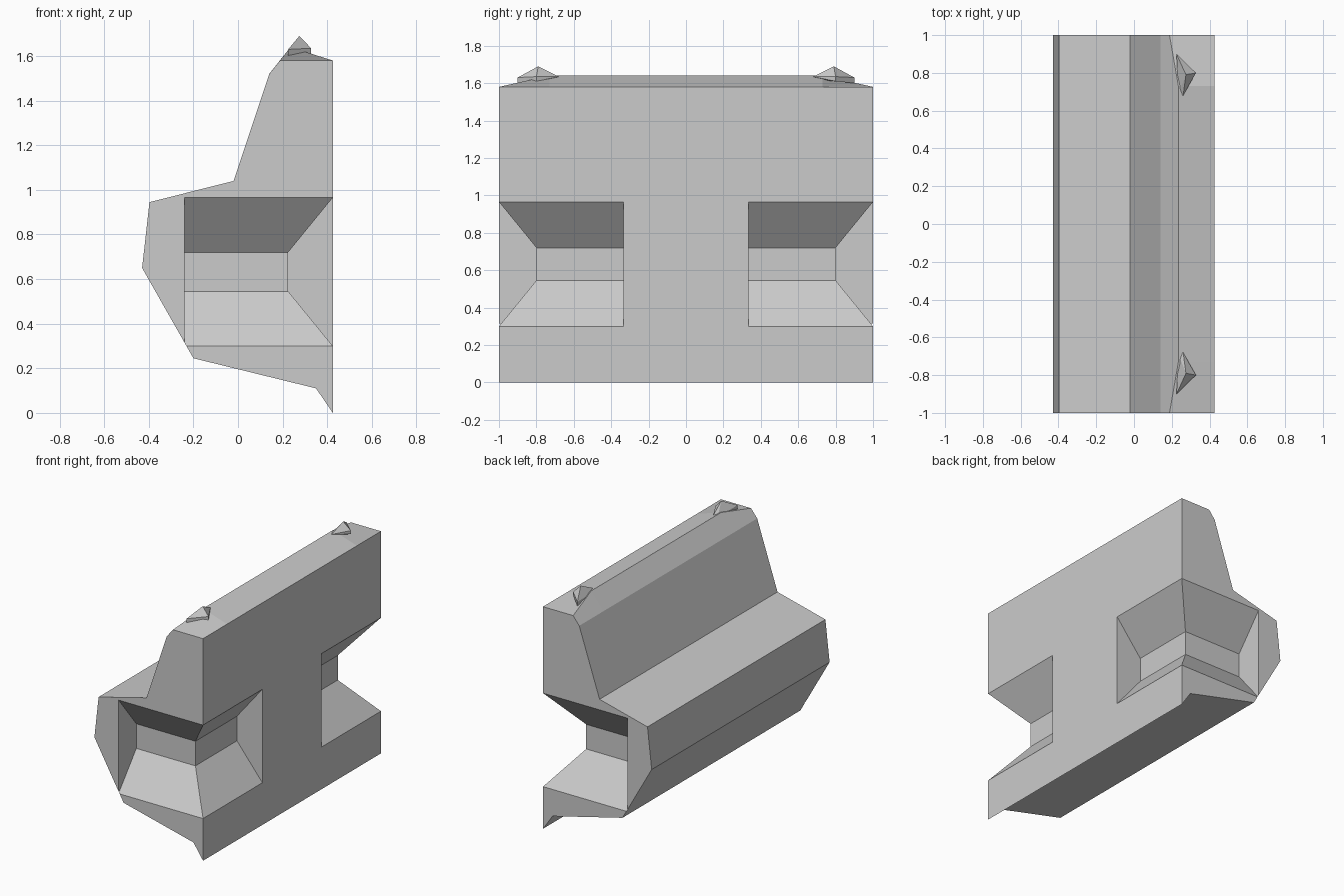
import bpy
import bmesh

cube = bpy.data.objects.get("Cube")
if cube:
    bpy.data.objects.remove(cube, do_unlink=True)

GREY = (0.6, 0.6, 0.6, 1.0)
stone = bpy.data.materials.new("plain grey")
stone.use_nodes = True
stone.diffuse_color = GREY
stone.node_tree.nodes["Principled BSDF"].inputs["Base Color"].default_value = GREY


def finish(bm, name):
    bmesh.ops.recalc_face_normals(bm, faces=bm.faces)
    mesh = bpy.data.meshes.new(name)
    bm.to_mesh(mesh)
    bm.free()
    mesh.materials.append(stone)
    obj = bpy.data.objects.new(name, mesh)
    bpy.context.collection.objects.link(obj)
    return obj


def loft(name, rings):
    """Skin equal-length point rings and cap both ends."""
    bm = bmesh.new()
    loops = [[bm.verts.new(p) for p in ring] for ring in rings]
    for a, b in zip(loops, loops[1:]):
        for i in range(len(a)):
            j = (i + 1) % len(a)
            bm.faces.new((a[i], a[j], b[j], b[i]))
    bm.faces.new(loops[0])
    bm.faces.new(loops[-1])
    bmesh.ops.dissolve_limit(bm, angle_limit=0.01, verts=bm.verts, edges=bm.edges)
    return finish(bm, name)


# Long body: one cross-section whose ridge drops at both ends
PROFILE = [(0.425, 0), (0.425, 1.58), None, (0.14, 1.52), (-0.02, 1.04),
           (-0.397, 0.945), (-0.43, 0.65), (-0.20, 0.245), (0.35, 0.11)]


def section(y, ridge):
    return [(x, y, z) for x, z in (p or ridge for p in PROFILE)]


LOW, HIGH = (0.188, 1.58), (0.235, 1.64)
body = loft("body", [section(-1, LOW), section(-0.73, HIGH),
                     section(0.73, HIGH), section(1, LOW)])

# Corner recesses: a sloped channel swept round each end corner with a mitre
CHANNEL = [(-0.2, 0.72), (-0.2, 0.545), (0, 0.30),
           (0.1, 0.30), (0.1, 0.965), (0, 0.965)]
for side in (-1, 1):
    rings = [[(-0.24, side * (1 + d), z) for d, z in CHANNEL],
             [(0.425 + d, side * (1 + d), z) for d, z in CHANNEL],
             [(0.425 + d, side * 0.333, z) for d, z in CHANNEL]]
    cutter = loft("recess_cutter", rings)
    cutter.hide_render = True
    cut = body.modifiers.new("recess", 'BOOLEAN')
    cut.operation = 'DIFFERENCE'
    cut.solver = 'EXACT'
    cut.object = cutter
    bpy.context.view_layer.objects.active = body
    bpy.ops.object.modifier_apply(modifier=cut.name)
    bpy.data.objects.remove(cutter, do_unlink=True)

# Small pointed stubs on the ridge, mirrored front to back
STUB = [(0.275, 0.79, 1.69), (0.225, 0.90, 1.63), (0.225, 0.90, 1.60),
        (0.328, 0.80, 1.635), (0.328, 0.80, 1.61),
        (0.26, 0.68, 1.635), (0.235, 0.69, 1.62)]
for side, name in ((-1, "front_stub"), (1, "back_stub")):
    bm = bmesh.new()
    for x, y, z in STUB:
        bm.verts.new((x, side * y, z))
    bmesh.ops.convex_hull(bm, input=bm.verts)
    finish(bm, name)
